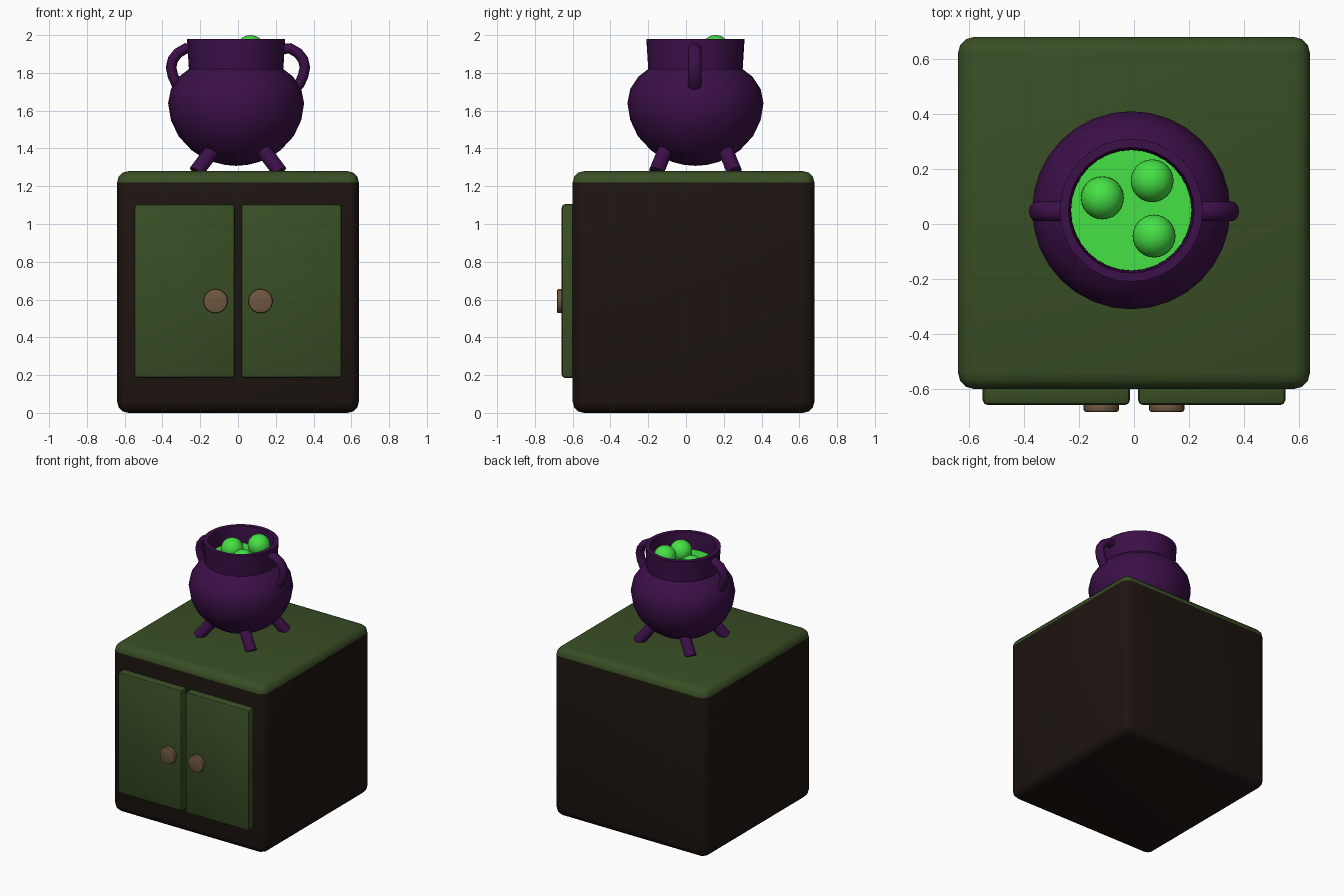
import bpy, bmesh, math
from mathutils import Vector

if "Cube" in bpy.data.objects:
    bpy.data.objects.remove(bpy.data.objects["Cube"])

CX, CY = -0.01, 0.05


def material(name, rgb):
    m = bpy.data.materials.new(name)
    m.diffuse_color = (*rgb, 1)
    m.use_nodes = True
    m.node_tree.nodes["Principled BSDF"].inputs["Base Color"].default_value = m.diffuse_color
    return m


WOOD = material("dark_wood", (0.012, 0.007, 0.005))
GREEN = material("green_paint", (0.04, 0.075, 0.018))
PURPLE = material("purple_iron", (0.045, 0.005, 0.065))
BREW = material("brew", (0.06, 0.75, 0.06))
KNOB = material("knob_brown", (0.16, 0.095, 0.05))


def finish(name, bm, mats, angle=40):
    bmesh.ops.recalc_face_normals(bm, faces=bm.faces)
    me = bpy.data.meshes.new(name)
    bm.to_mesh(me)
    bm.free()
    ob = bpy.data.objects.new(name, me)
    bpy.context.collection.objects.link(ob)
    for m in mats:
        me.materials.append(m)
    bpy.ops.object.select_all(action='DESELECT')
    ob.select_set(True)
    bpy.context.view_layer.objects.active = ob
    bpy.ops.object.shade_smooth_by_angle(angle=math.radians(angle))
    return ob


def rounded_box(lo, hi, width, segments):
    bm = bmesh.new()
    bmesh.ops.create_cube(bm, size=1)
    for v in bm.verts:
        v.co = [(a + b) / 2 + c * (b - a) for a, b, c in zip(lo, hi, v.co)]
    bmesh.ops.bevel(bm, geom=bm.edges[:], offset=width, segments=segments,
                    profile=0.5, affect='EDGES')
    return bm


def rod(name, a, b, radius, mat, sides=16, bevel=0.0):
    a, b = Vector(a), Vector(b)
    bm = bmesh.new()
    bmesh.ops.create_cone(bm, cap_ends=True, segments=sides, radius1=radius,
                          radius2=radius, depth=(b - a).length)
    if bevel:
        rims = [e for e in bm.edges if abs(e.verts[0].co.z - e.verts[1].co.z) < 1e-5]
        bmesh.ops.bevel(bm, geom=rims, offset=bevel, segments=2, profile=0.5, affect='EDGES')
    rot = Vector((0, 0, 1)).rotation_difference(b - a).to_matrix()
    for v in bm.verts:
        v.co = rot @ v.co + (a + b) / 2
    return finish(name, bm, [mat])


# Cabinet with painted top
bm = rounded_box((-0.64, -0.6, 0), (0.64, 0.68, 1.28), 0.06, 3)
for f in bm.faces:
    if f.calc_center_median().z > 1.22:
        f.material_index = 1
finish("cabinet", bm, [WOOD, GREEN])

# Doors and knobs
for side, s in (("left", -1), ("right", 1)):
    xs = sorted((s * 0.015, s * 0.55))
    bm = rounded_box((xs[0], -0.658, 0.185), (xs[1], -0.56, 1.105), 0.018, 2)
    finish(side + "_door", bm, [GREEN])
    rod(side + "_knob", (s * 0.119, -0.65, 0.592), (s * 0.119, -0.683, 0.592),
        0.064, KNOB, 32, 0.008)

# Cauldron: revolved outer wall, rim and inner wall
profile = [(0, 1.308), (0.06, 1.313), (0.12, 1.328), (0.18, 1.353), (0.235, 1.39),
           (0.305, 1.465), (0.345, 1.55), (0.36, 1.64), (0.345, 1.715), (0.302, 1.78),
           (0.25, 1.82), (0.255, 1.9), (0.26, 1.98), (0.228, 1.98), (0.22, 1.9),
           (0.218, 1.82), (0, 1.82)]
bm = bmesh.new()
vs = [bm.verts.new((CX + r, CY, z)) for r, z in profile]
es = [bm.edges.new(p) for p in zip(vs, vs[1:])]
bmesh.ops.spin(bm, geom=vs + es, cent=(CX, CY, 0), axis=(0, 0, 1),
               angle=math.tau, steps=32, use_duplicate=False)
bmesh.ops.remove_doubles(bm, verts=bm.verts[:], dist=1e-4)
finish("cauldron", bm, [PURPLE])

# Brew surface
rod("brew_surface", (CX, CY, 1.83), (CX, CY, 1.855), 0.219, BREW, 32)

# Bubbles
for i, p in enumerate([(-0.115, 0.095, 1.87), (0.066, 0.157, 1.922), (0.073, -0.044, 1.885)]):
    bm = bmesh.new()
    bmesh.ops.create_uvsphere(bm, u_segments=24, v_segments=16, radius=0.078)
    bmesh.ops.translate(bm, vec=p, verts=bm.verts[:])
    finish(f"bubble_{i + 1}", bm, [BREW])

# Handles: oval section swept along a short arc
path = [(0.235, 1.925), (0.275, 1.93), (0.318, 1.905), (0.345, 1.87),
        (0.354, 1.83), (0.345, 1.785), (0.325, 1.74), (0.29, 1.71)]
N = 12
for side, s in (("left", -1), ("right", 1)):
    bm = bmesh.new()
    rings = []
    for i, (x, z) in enumerate(path):
        a, b = path[max(i - 1, 0)], path[min(i + 1, len(path) - 1)]
        t = Vector((b[0] - a[0], b[1] - a[1])).normalized()
        ring = []
        for k in range(N):
            ang = math.tau * k / N
            o = 0.028 * math.cos(ang)
            ring.append(bm.verts.new((s * (x - t.y * o), 0.046 + 0.036 * math.sin(ang),
                                      z + t.x * o)))
        rings.append(ring)
    for r0, r1 in zip(rings, rings[1:]):
        for k in range(N):
            bm.faces.new((r0[k], r0[(k + 1) % N], r1[(k + 1) % N], r1[k]))
    bm.faces.new(rings[0])
    bm.faces.new(rings[-1])
    finish(side + "_handle", bm, [PURPLE], 60)

# Four splayed legs
for yn, sy in (("front", -1), ("back", 1)):
    for xn, sx in (("left", -1), ("right", 1)):
        rod(f"{yn}_{xn}_leg", (sx * 0.222, CY + sy * 0.207, 1.275),
            (sx * 0.132, CY + sy * 0.158, 1.395), 0.04, PURPLE)
